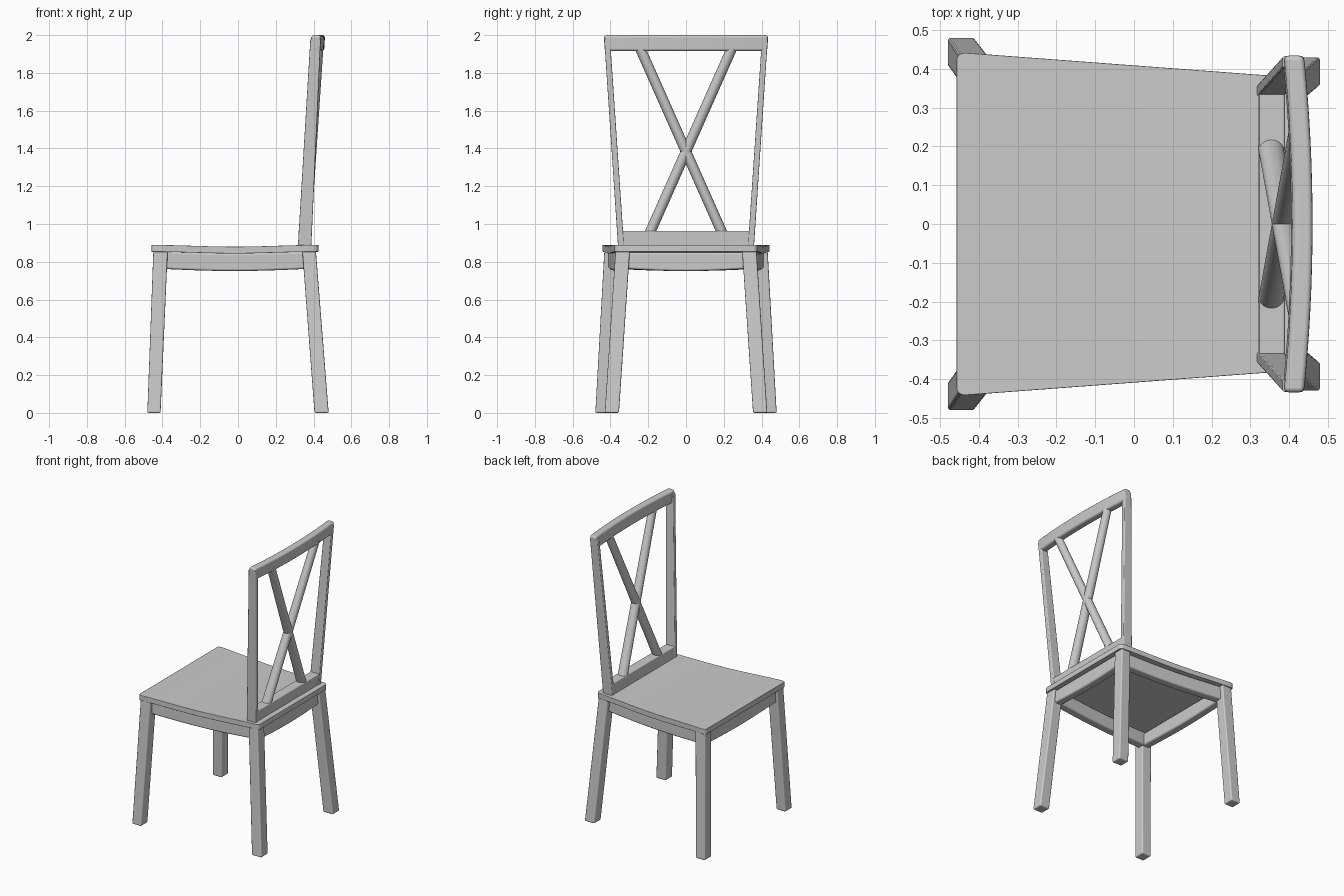
import bpy, math
from mathutils import Vector

if "Cube" in bpy.data.objects:
    bpy.data.objects.remove(bpy.data.objects["Cube"])


def loft(name, sections, bevel=0.01, mirror=False):
    """Skin a list of equal-length closed sections, cap both ends, round the edges."""
    n = len(sections[0])
    verts = [p for s in sections for p in s]
    faces = [tuple(range(n)), tuple(range(len(verts) - n, len(verts)))]
    for k in range(len(sections) - 1):
        a, b = k * n, (k + 1) * n
        faces += [(a + i, a + (i + 1) % n, b + (i + 1) % n, b + i) for i in range(n)]
    mesh = bpy.data.meshes.new(name)
    mesh.from_pydata(verts, [], faces)
    ob = bpy.data.objects.new(name, mesh)
    bpy.context.collection.objects.link(ob)
    bpy.context.view_layer.objects.active = ob
    ob.select_set(True)
    bpy.ops.object.mode_set(mode='EDIT')
    bpy.ops.mesh.select_all(action='SELECT')
    bpy.ops.mesh.normals_make_consistent(inside=False)
    bpy.ops.object.mode_set(mode='OBJECT')
    ob.select_set(False)
    for p in mesh.polygons:
        p.use_smooth = True
    if mirror:
        m = ob.modifiers.new("mirror", 'MIRROR')
        m.use_axis = (False, True, False)
        m.use_mirror_merge = False
    if bevel:
        b = ob.modifiers.new("bevel", 'BEVEL')
        b.width, b.segments = bevel, 3
        b.angle_limit = math.radians(40)
        b.harden_normals = True
    return ob


def rect_z(x0, x1, y0, y1, z):
    return [(x0, y0, z), (x1, y0, z), (x1, y1, z), (x0, y1, z)]


def rect_y(x0, x1, z0, z1, y, lean=0.0, flare=0.0):
    """Section facing y; lean shifts the top in x, flare scales the top in y."""
    t = y * (1 + flare)
    return [(x0, y, z0), (x1, y, z0), (x1 + lean, t, z1), (x0 + lean, t, z1)]


# seat: tapering board with rounded corners and a gentle dip along x
X0, X1, R = -0.458, 0.425, 0.022
xs = []
for i in range(5):
    xs.append(R * (1 - math.cos(i * math.pi / 8)))
xs = [X0 + d for d in xs] + [X0 + R + (X1 - X0 - 2 * R) * i / 16 for i in range(1, 16)] + [X1 - d for d in reversed(xs)]
seat = []
for x in xs:
    u = (x - X0) / (X1 - X0)
    d = max(0, R - min(x - X0, X1 - x))
    hw = 0.443 - 0.066 * u - (R - math.sqrt(max(0, R * R - d * d)))
    dip = -0.009 * math.sin(math.pi * u) ** 2
    seat.append([(x, -hw, 0.853 + dip), (x, hw, 0.853 + dip), (x, hw, 0.889 + dip), (x, -hw, 0.889 + dip)])
loft("seat", seat, 0.004)

# splayed legs
loft("front_leg", [rect_z(-0.48, -0.41, 0.405, 0.48, 0), rect_z(-0.448, -0.372, 0.36, 0.432, 0.862)], 0.008, True)
loft("back_leg", [rect_z(0.405, 0.48, 0.355, 0.43, 0), rect_z(0.34, 0.412, 0.297, 0.373, 0.862)], 0.008, True)

# apron rails under the seat, bottoms bowed slightly downwards
N = 10
side, ends = [], {"front": [], "back": []}
for i in range(N + 1):
    t = i / N
    bow = 0.012 * math.sin(math.pi * t)
    x = -0.41 + 0.785 * t
    y = 0.382 - 0.064 * t
    z0, z1 = 0.763 - bow, 0.857 - bow
    side.append([(x, y - 0.03, z0), (x, y + 0.03, z0), (x, y + 0.03, z1), (x, y - 0.03, z1)])
    ends["front"].append(rect_y(-0.435, -0.378, z0, 0.85, -0.39 + 0.78 * t))
    ends["back"].append(rect_y(0.345, 0.402, z0, 0.85, -0.33 + 0.66 * t))
loft("side_apron", side, 0.012, True)
for end, s in ends.items():
    loft(end + "_apron", s, 0.012)

# backrest posts, leaning back and flaring out
loft("back_post", [rect_z(0.317, 0.388, 0.328, 0.36, 0.883), rect_z(0.383, 0.438, 0.402, 0.433, 1.98)], 0.006, True)

# straight lower rail and bowed top rail
loft("lower_back_rail", [rect_y(0.319, 0.385, 0.88, 0.963, y, 0.004, 0.015) for y in (-0.35, 0.35)], 0.006)
top = []
for i in range(17):
    y = -0.43 + 0.86 * i / 16
    bow = 0.022 * (1 - (y / 0.43) ** 2)
    top.append(rect_y(0.382 + bow, 0.434 + bow, 1.915, 2.0, y, 0.005, 0.012))
loft("top_rail", top, 0.014)

# crossed oval slats
for s, name in ((1, "cross_slat_a"), (-1, "cross_slat_b")):
    sections = []
    for t in (0, 0.5, 1):
        c = Vector((0.353, s * 0.195, 0.945)).lerp(Vector((0.426, -s * 0.245, 1.935)), t)
        rx = 0.033 - 0.007 * t
        sections.append([(c.x + rx * math.cos(a), c.y + 0.03 * math.sin(a), c.z)
                         for a in (k * math.tau / 20 for k in range(20))])
    loft(name, sections, 0)
    bpy.context.object.select_set(True)
    bpy.ops.object.shade_smooth_by_angle(angle=math.radians(40))
    bpy.context.object.select_set(False)
